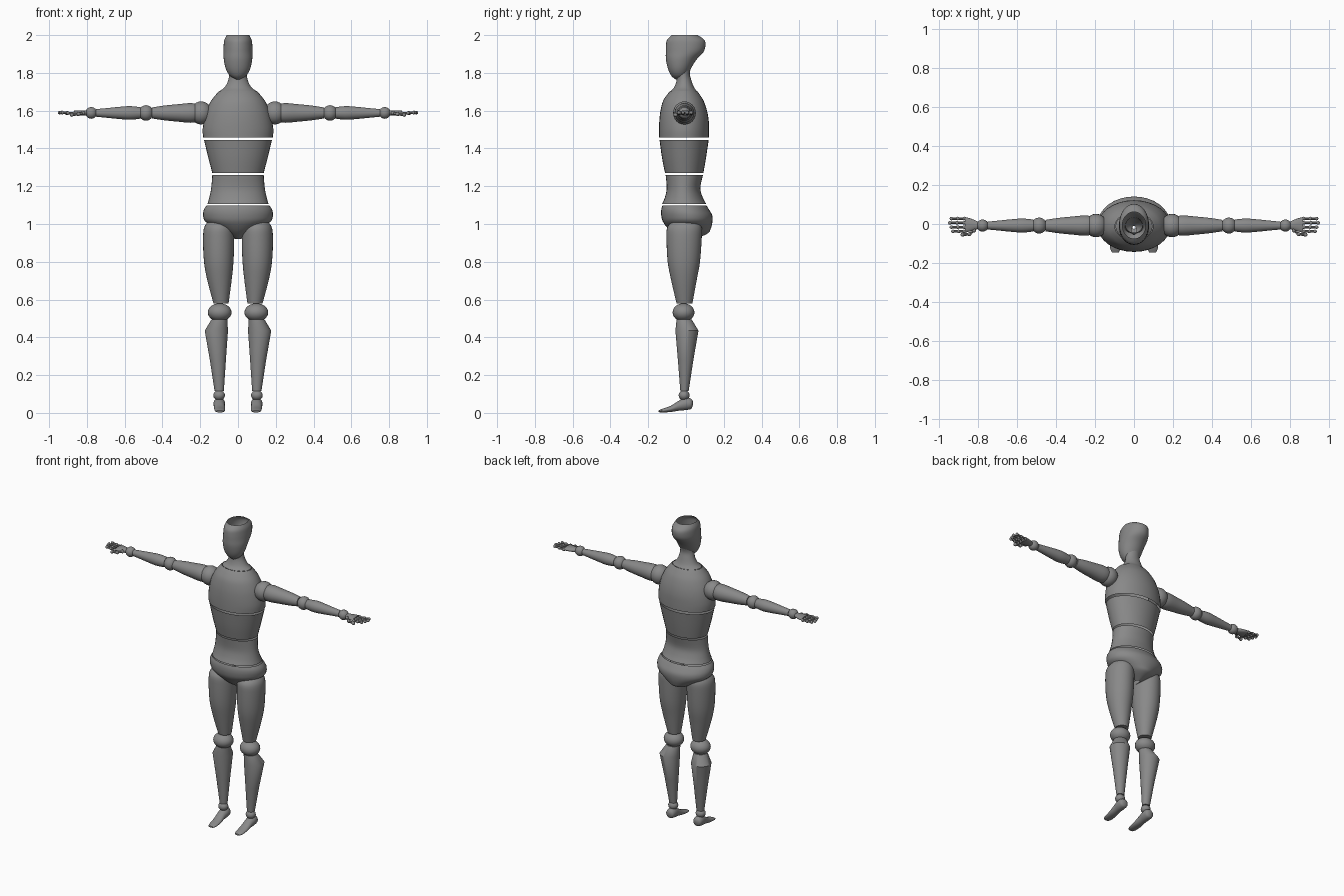
import bpy
import bmesh
import math
from mathutils import Vector

cube = bpy.data.objects.get("Cube")
if cube:
    bpy.data.objects.remove(cube, do_unlink=True)

SIDES = 32
ARM_Y, ARM_Z = -0.008, 1.588

grey = bpy.data.materials.new("mannequin_grey")
grey.use_nodes = True
colour = (0.25, 0.25, 0.25, 1)
grey.diffuse_color = colour
grey.node_tree.nodes["Principled BSDF"].inputs["Base Color"].default_value = colour


def finish(bm, name, angle=40):
    """Turn a bmesh into a smooth shaded grey object."""
    bmesh.ops.recalc_face_normals(bm, faces=bm.faces)
    mesh = bpy.data.meshes.new(name)
    bm.to_mesh(mesh)
    bm.free()
    mesh.materials.append(grey)
    obj = bpy.data.objects.new(name, mesh)
    bpy.context.collection.objects.link(obj)
    bpy.ops.object.select_all(action="DESELECT")
    obj.select_set(True)
    bpy.context.view_layer.objects.active = obj
    bpy.ops.object.shade_smooth_by_angle(angle=math.radians(angle))
    return obj


def refine(rings, steps=4):
    """Pass a smooth curve through the given sections."""
    out = []
    for i in range(len(rings) - 1):
        p = rings[max(i - 1, 0)]
        q, r = rings[i], rings[i + 1]
        s = rings[min(i + 2, len(rings) - 1)]
        for k in range(steps):
            t = k / steps
            out.append([b + t / 2 * (c - a + t * (2 * a - 5 * b + 4 * c - d
                        + t * (3 * (b - c) + d - a)))
                        for a, b, c, d in zip(p, q, r, s)])
    return out + [rings[-1]]


def add_loft(bm, rings, axis="z", smooth=True, caps=True, side=1, sides=SIDES):
    """Skin elliptical sections: position, then low/high limits on the other two axes."""
    order = {"x": "tab", "y": "atb", "z": "abt"}[axis]
    loops = []
    for t, a0, a1, b0, b1 in (refine(rings) if smooth else rings):
        loop = []
        for k in range(sides):
            ang = math.tau * k / sides
            p = {"t": t,
                 "a": (a0 + a1) / 2 + (a1 - a0) / 2 * math.cos(ang),
                 "b": (b0 + b1) / 2 + (b1 - b0) / 2 * math.sin(ang)}
            x, y, z = (p[c] for c in order)
            loop.append(bm.verts.new((x * side, y, z)))
        loops.append(loop)
    for low, high in zip(loops, loops[1:]):
        for k in range(sides):
            n = (k + 1) % sides
            bm.faces.new((low[k], low[n], high[n], high[k]))
    if caps:
        bm.faces.new(loops[0])
        bm.faces.new(loops[-1])


def loft(name, rings, **options):
    bm = bmesh.new()
    add_loft(bm, rings, **options)
    return finish(bm, name)


def torso(name, rings, smooth=True):
    """Open shell from height, half width, front and back."""
    return loft(name, [(z, -w, w, f, b) for z, w, f, b in rings],
                smooth=smooth, caps=False)


def add_ball(bm, centre, radii, segments=24):
    made = bmesh.ops.create_uvsphere(bm, u_segments=segments,
                                     v_segments=segments // 2, radius=1)
    for v in made["verts"]:
        v.co = Vector(c + r * p for c, r, p in zip(centre, radii, v.co))


def ball(name, centre, radii):
    bm = bmesh.new()
    add_ball(bm, centre, radii)
    return finish(bm, name)


def round_rings(profile):
    """Circular arm sections from distance and radius."""
    return [(x, ARM_Y - r, ARM_Y + r, ARM_Z - r, ARM_Z + r) for x, r in profile]


def add_finger(bm, points, radius, side):
    """Small ball joints with slim links between them."""
    for p in points:
        add_ball(bm, (p[0] * side, p[1], p[2]), (radius,) * 3, 10)
    for p, q in zip(points, points[1:]):
        r = radius * 0.65
        add_loft(bm, [(x, y - r, y + r, z - r, z + r) for x, y, z in (p, q)],
                 axis="x", smooth=False, side=side, sides=8)


# Head and neck
torso("head", [(1.765, .012, -.055, -.01), (1.785, .043, -.078, .005),
               (1.82, .064, -.095, .024), (1.87, .075, -.106, .055),
               (1.91, .077, -.107, .092), (1.945, .076, -.106, .103),
               (1.975, .072, -.1, .097), (2, .06, -.075, .062)])
torso("neck", [(1.705, .095, -.08, .056), (1.725, .07, -.062, .042),
               (1.76, .052, -.05, .029), (1.8, .046, -.048, .02),
               (1.85, .044, -.045, .035)])

# Torso shells with narrow gaps between them
torso("chest", [(1.458, .185, -.143, .122), (1.5, .187, -.143, .122),
                (1.55, .18, -.141, .12), (1.6, .167, -.135, .111),
                (1.65, .144, -.122, .094), (1.685, .117, -.1, .073),
                (1.705, .098, -.082, .058)])
torso("upper_abdomen", [(1.27, .136, -.111, .092), (1.35, .157, -.127, .106),
                        (1.445, .18, -.14, .12)])
torso("lower_abdomen", [(1.105, .162, -.127, .108), (1.14, .152, -.112, .089),
                        (1.19, .142, -.102, .076), (1.26, .136, -.108, .09)])
torso("pelvis", [(.92, .015, -.025, .05), (.95, .07, -.068, .115),
                 (.975, .114, -.095, .131), (1.012, .172, -.122, .14),
                 (1.045, .185, -.131, .139), (1.075, .181, -.131, .123),
                 (1.098, .166, -.125, .108)])

for label, side in (("left", 1), ("right", -1)):
    # Leg
    loft(label + "_thigh",
         [(1.02, .05, .15, -.06, .06), (.985, .025, .178, -.098, .083),
          (.92, .02, .185, -.103, .083), (.8, .024, .18, -.097, .074),
          (.7, .034, .162, -.078, .056), (.58, .05, .13, -.05, .034)], side=side)
    ball(label + "_knee", (.097 * side, -.013, .532), (.063, .058, .048))
    loft(label + "_shin",
         [(.495, .057, .14, -.05, .03), (.435, .053, .176, -.056, .066),
          (.28, .064, .149, -.043, .039), (.115, .075, .124, -.03, .014)],
         smooth=False, side=side)
    ball(label + "_ankle", (.1 * side, -.01, .093), (.031, .029, .027))
    loft(label + "_foot",
         [(.037, .09, .106, .043, .06), (.028, .073, .125, .022, .074),
          (0, .068, .13, .015, .081), (-.035, .07, .127, .012, .066),
          (-.08, .068, .126, .005, .038), (-.125, .07, .122, .002, .022),
          (-.145, .078, .114, .004, .013)], axis="y", side=side)

    # Arm
    ball(label + "_shoulder", (.195 * side, ARM_Y, ARM_Z), (.058, .06, .061))
    loft(label + "_upper_arm",
         round_rings([(.21, .045), (.25, .052), (.32, .046), (.39, .039), (.455, .029)]),
         axis="x", side=side)
    ball(label + "_elbow", (.487 * side, ARM_Y, ARM_Z), (.039, .041, .041))
    loft(label + "_forearm",
         round_rings([(.515, .03), (.57, .036), (.63, .032), (.7, .025), (.752, .02)]),
         axis="x", side=side)
    ball(label + "_wrist", (.777 * side, ARM_Y, ARM_Z), (.031, .031, .031))

    # Hand: thin fanned palm, four fingers and a thumb
    loft(label + "_palm",
         [(.8, -.026, .012, 1.574, 1.602), (.835, -.036, .027, 1.574, 1.602),
          (.868, -.045, .036, 1.576, 1.6)], axis="x", side=side)
    bm = bmesh.new()
    for i in range(4):
        y = .028 - .022 * i
        reach = .955 - .008 * abs(i - 1)
        points = [(.872 + (reach - .882) * k, y, ARM_Z + .005 * k - .003)
                  for k in (0, .5, 1)]
        add_finger(bm, points, .01, side)
    thumb = [(.82, -.033, ARM_Z), (.845, -.052, 1.582), (.88, -.055, 1.578)]
    add_finger(bm, thumb, .011, side)
    finish(bm, label + "_fingers")
